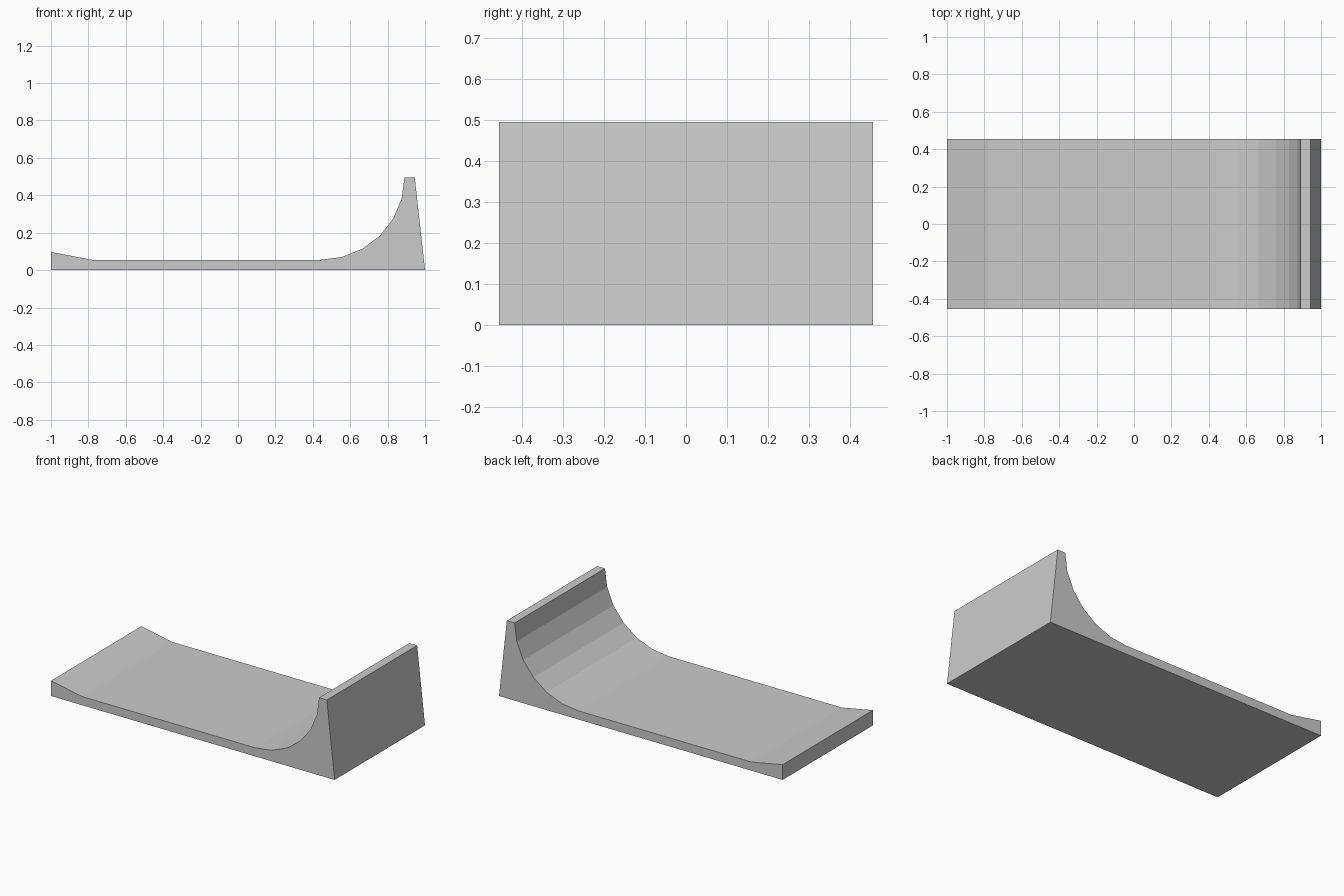
import bpy, bmesh
from math import sin, cos, radians

cube = bpy.data.objects.get("Cube")
if cube:
    bpy.data.objects.remove(cube, do_unlink=True)

HALF_WIDTH = 0.455
FLOOR = 0.055
TOP = 0.495
ARC_START = 0.44
ARC_RUN = 0.45

# Plain grey material
grey = bpy.data.materials.new("light_grey")
grey.use_nodes = True
colour = (0.6, 0.6, 0.6, 1)
grey.diffuse_color = colour
grey.node_tree.nodes["Principled BSDF"].inputs["Base Color"].default_value = colour

# Side profile: base, sloped back wall, quarter-pipe curve, floor, end lip
profile = [(-1, 0), (1, 0), (0.945, TOP)]
for step in range(6, -1, -1):
    a = radians(15 * step)
    profile.append((ARC_START + ARC_RUN * sin(a), TOP - (TOP - FLOOR) * cos(a)))
profile += [(-0.78, FLOOR), (-1, 0.097)]

# Extrude the profile across the width
bm = bmesh.new()
side = bm.faces.new([bm.verts.new((x, -HALF_WIDTH, z)) for x, z in profile])
extruded = bmesh.ops.extrude_face_region(bm, geom=[side])["geom"]
moved = [v for v in extruded if isinstance(v, bmesh.types.BMVert)]
bmesh.ops.translate(bm, verts=moved, vec=(0, 2 * HALF_WIDTH, 0))
bmesh.ops.recalc_face_normals(bm, faces=bm.faces[:])

mesh = bpy.data.meshes.new("curved_ramp")
bm.to_mesh(mesh)
bm.free()
mesh.materials.append(grey)
ramp = bpy.data.objects.new("curved_ramp", mesh)
bpy.context.collection.objects.link(ramp)
